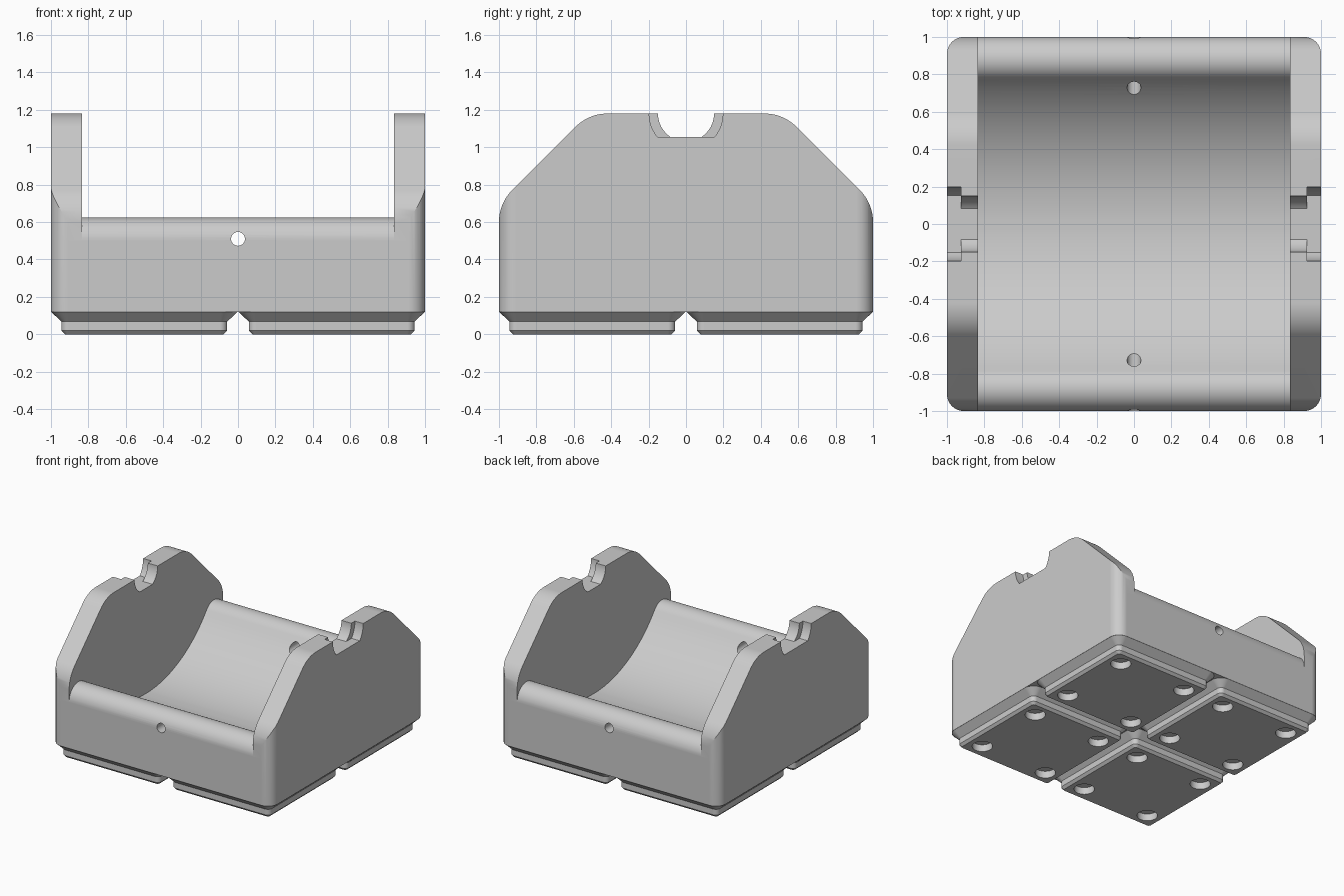
import bpy
import bmesh
from math import pi, sin, cos, tan, atan2, sqrt, radians
from mathutils import Matrix

old = bpy.data.objects.get("Cube")
if old:
    bpy.data.objects.remove(old)

grey = bpy.data.materials.new("plain grey")
grey.use_nodes = True
colour = (0.6, 0.6, 0.6, 1)
grey.diffuse_color = colour
grey.node_tree.nodes["Principled BSDF"].inputs["Base Color"].default_value = colour

HEIGHT = 1.18      # top of the side plates
FLOOR = 0.12       # underside of the main body
INNER = 0.835      # inner face of the side plates


def make_object(name, bm):
    bmesh.ops.recalc_face_normals(bm, faces=bm.faces)
    mesh = bpy.data.meshes.new(name)
    bm.to_mesh(mesh)
    bm.free()
    mesh.materials.append(grey)
    obj = bpy.data.objects.new(name, mesh)
    bpy.context.collection.objects.link(obj)
    return obj


def arc(cy, cz, r, start, end, steps):
    return [(cy + r * cos(start + (end - start) * i / steps),
             cz + r * sin(start + (end - start) * i / steps)) for i in range(steps + 1)]


def rounded_square(half, r):
    c = half - r
    return [p for k, (sx, sy) in enumerate([(1, 1), (-1, 1), (-1, -1), (1, -1)])
            for p in arc(sx * c, sy * c, r, k * pi / 2, (k + 1) * pi / 2, 8)]


def loft(name, rings):
    """Stack rounded squares given as (height, half width, corner radius)."""
    bm = bmesh.new()
    loops = [[bm.verts.new((x, y, z)) for x, y in rounded_square(h, r)] for z, h, r in rings]
    n = len(loops[0])
    for a, b in zip(loops, loops[1:]):
        for i in range(n):
            j = (i + 1) % n
            bm.faces.new((a[i], a[j], b[j], b[i]))
    bm.faces.new(loops[0])
    bm.faces.new(loops[-1])
    return make_object(name, bm)


def extrude_x(name, profile, x0, x1):
    """Sweep a (y, z) profile along x."""
    bm = bmesh.new()
    face = bm.faces.new([bm.verts.new((x0, y, z)) for y, z in profile])
    out = bmesh.ops.extrude_face_region(bm, geom=[face])
    verts = [v for v in out["geom"] if isinstance(v, bmesh.types.BMVert)]
    bmesh.ops.translate(bm, verts=verts, vec=(x1 - x0, 0, 0))
    return make_object(name, bm)


def cylinder(name, r, depth, matrix):
    bm = bmesh.new()
    bmesh.ops.create_cone(bm, cap_ends=True, segments=32, radius1=r, radius2=r,
                          depth=depth, matrix=matrix)
    return make_object(name, bm)


def cut(obj, cutters):
    for operation, cutter in cutters:
        mod = obj.modifiers.new("cut", "BOOLEAN")
        mod.operation, mod.object, mod.solver = operation, cutter, "EXACT"
    graph = bpy.context.evaluated_depsgraph_get()
    mesh = bpy.data.meshes.new_from_object(obj.evaluated_get(graph))
    obj.modifiers.clear()
    obj.data = mesh
    for _, cutter in cutters:
        bpy.data.objects.remove(cutter)


def smooth(obj):
    bpy.ops.object.select_all(action="DESELECT")
    obj.select_set(True)
    bpy.context.view_layer.objects.active = obj
    bpy.ops.object.shade_smooth_by_angle(angle=radians(30))
    obj.modifiers.new("even normals", "WEIGHTED_NORMAL").keep_sharp = True


def mirrored(half):
    return half + [(-y, z) for y, z in reversed(half)]


# Side silhouette: vertical wall, 45 degree slope, rounded shoulders
R = 0.24
t = R * tan(pi / 8)
shoulder = [(1.1, 0), (1.1, 0.5), (1.0, 0.5)]
shoulder += arc(1 - R, 0.70 - t, R, 0, pi / 4, 10)
shoulder += arc(0.52 - t, HEIGHT - R, R, pi / 4, pi / 2, 10)
silhouette = extrude_x("silhouette", mirrored(shoulder), -1.2, 1.2)

# Trough: large round bed blended into rounded front and back lips
BED, LIP = 0.99, 0.12
lip_y = 1 - LIP
lip_z = HEIGHT - sqrt((BED + LIP) ** 2 - lip_y ** 2)
to_bed = atan2(HEIGHT - lip_z, -lip_y)
edge = [(1.1, 1.4), (1.1, lip_z)] + arc(lip_y, lip_z, LIP, 0, to_bed, 20)
edge += arc(0, HEIGHT, BED, to_bed - pi, -pi / 2, 32)[1:-1]
trough = extrude_x("trough", mirrored(edge), -INNER, INNER)


# Stepped round notches with a flat floor, wider on the outside
def notch(r, x0, x1):
    flat = 1.055
    a = -atan2(HEIGHT - flat, sqrt(r * r - (HEIGHT - flat) ** 2))
    return extrude_x("notch", mirrored([(r, 1.3)] + arc(0, HEIGHT, r, 0, a, 12)), x0, x1)


notches = [notch(r, s * x0, s * x1) for s in (-1, 1)
           for r, x0, x1 in ((0.15, 0.8, 0.95), (0.197, 0.925, 1.1))]

# Small hole through the front and back walls
pin = cylinder("pin", 0.037, 3,
               Matrix.Translation((0, 0, 0.51)) @ Matrix.Rotation(pi / 2, 4, "X"))

body = loft("cradle_body", [(FLOOR, 1, 0.09), (1.3, 1, 0.09)])
cut(body, [("INTERSECT", silhouette), ("DIFFERENCE", trough), ("DIFFERENCE", pin)]
    + [("DIFFERENCE", n) for n in notches])
smooth(body)

# Four stepped feet, each with four round recesses underneath
foot = loft("foot", [(0, 0.424, 0.019), (0.02, 0.443, 0.038),
                     (0.067, 0.443, 0.038), (FLOOR, 0.498, 0.09)])
cut(foot, [("DIFFERENCE", cylinder("recess", 0.077, 0.116, Matrix.Translation((x, y, 0))))
           for x in (-0.31, 0.31) for y in (-0.31, 0.31)])
smooth(foot)
foot.name = "foot_front_right"
foot.location = (-0.501, -0.501, 0)
for name, x, y in (("foot_front_left", 1, -1), ("foot_back_right", -1, 1), ("foot_back_left", 1, 1)):
    twin = foot.copy()
    twin.name = name
    twin.location = (x * 0.501, y * 0.501, 0)
    bpy.context.collection.objects.link(twin)
